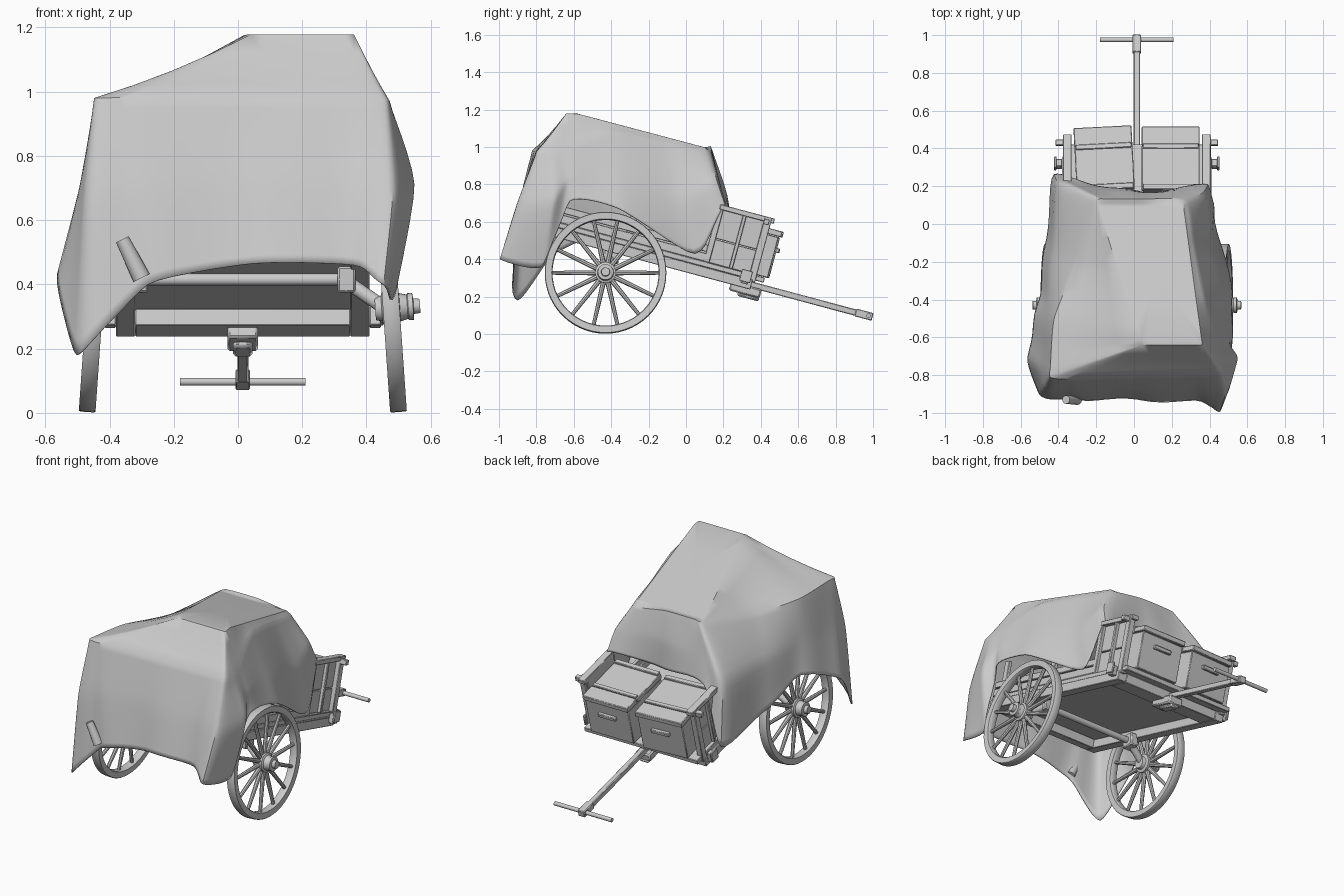
import bpy, bmesh, math
from mathutils import Vector, Matrix

if "Cube" in bpy.data.objects:
    bpy.data.objects.remove(bpy.data.objects["Cube"])

CX = 0.015                                   # centre line of the cart
SHIFT = Matrix.Translation((CX, 0, 0))
TILT = SHIFT @ Matrix.Rotation(math.radians(-15), 4, 'X')   # bed pitches down to the handle


def finish(name, bm, bevel=0):
    bmesh.ops.recalc_face_normals(bm, faces=bm.faces)
    me = bpy.data.meshes.new(name)
    bm.to_mesh(me)
    bm.free()
    ob = bpy.data.objects.new(name, me)
    bpy.context.collection.objects.link(ob)
    if bevel:
        m = ob.modifiers.new("bevel", 'BEVEL')
        m.width, m.segments = bevel, 1
    return ob


def boxes(name, specs, mat=TILT, bevel=0.003):
    """Boxes given as x0, x1, y0, y1, z0, z1 in the tilted bed frame."""
    bm = bmesh.new()
    for x0, x1, y0, y1, z0, z1 in specs:
        m = Matrix.Translation(((x0 + x1) / 2, (y0 + y1) / 2, (z0 + z1) / 2))
        m = m @ Matrix.Diagonal((x1 - x0, y1 - y0, z1 - z0, 1))
        bmesh.ops.create_cube(bm, size=1, matrix=mat @ m)
    return finish(name, bm, bevel)


def rods(name, segs, mat=SHIFT, n=12):
    """Round bars given as start, end, radius at start, radius at end."""
    bm = bmesh.new()
    for a, b, r0, r1 in segs:
        a, b = Vector(a), Vector(b)
        rot = (b - a).to_track_quat('Z', 'Y').to_matrix().to_4x4()
        bmesh.ops.create_cone(bm, cap_ends=True, segments=n, radius1=r0, radius2=r1,
                              depth=(b - a).length,
                              matrix=mat @ Matrix.Translation((a + b) / 2) @ rot)
    return finish(name, bm)


def lathe(name, profile, mat, n=40, closed=False):
    """Turn an (x, radius) profile about the x axis."""
    bm = bmesh.new()
    rows = []
    for k in range(n):
        a = 2 * math.pi * k / n
        rows.append([bm.verts.new(mat @ Vector((x, r * math.cos(a), r * math.sin(a))))
                     for x, r in profile])
    p = len(profile)
    for k in range(n):
        r0, r1 = rows[k], rows[(k + 1) % n]
        for j in range(p if closed else p - 1):
            bm.faces.new((r0[j], r0[(j + 1) % p], r1[(j + 1) % p], r1[j]))
    bmesh.ops.remove_doubles(bm, verts=bm.verts, dist=1e-5)
    return finish(name, bm)


# Wheels, leaning in at the top
for side, turn in (("right", 0), ("left", math.pi)):
    M = (SHIFT @ Matrix.Rotation(turn, 4, 'Z') @ Matrix.Translation((0.462, 0, 0.327))
         @ Matrix.Rotation(math.radians(-4), 4, 'Y'))
    M = Matrix.Translation((0, -0.43, 0)) @ M
    lathe(side + "_wheel_rim", [(-.024, .288), (-.026, .322), (-.022, .325), (.022, .325),
                                (.026, .322), (.024, .288), (.018, .284), (-.018, .284)], M, 56, True)
    spokes = []
    for k in range(14):
        d = Vector((0, math.cos(math.tau * k / 14), math.sin(math.tau * k / 14)))
        spokes.append((d * .035, d * .29, .014, .010))
    rods(side + "_wheel_spokes", spokes, M, 8)
    lathe(side + "_wheel_hub", [(-.05, 0), (-.05, .035), (-.03, .04), (-.025, .056), (.022, .056),
                                (.027, .044), (.05, .038), (.053, .042), (.068, .042),
                                (.07, .024), (.09, .022), (.09, 0)], M, 24)

# Axle under the bed with square end blocks and stub arms
rods("axle", [((-.34, -.40, .415), (.34, -.40, .415), .019, .019)]
     + [((s * .32, -.40, .41), (s * .43, -.43, .335), .022, .022) for s in (-1, 1)], n=16)
boxes("axle_blocks", [(min(s * .295, s * .35), max(s * .295, s * .35), -.44, -.36, .375, .455)
                      for s in (-1, 1)], SHIFT, .006)

# Bed frame and floor
F0, F1 = -.93, .27
boxes("bed_frame", [(-.395, -.335, F0, F1, .318, .372), (.335, .395, F0, F1, .318, .372),
                    (-.335, .335, .135, F1, .318, .372), (-.335, .335, F0, F0 + .07, .318, .372)])
boxes("bed_floor", [(-.385, .385, F0, .33, .372, .400)])

# Sides: low rail the whole length, boarded panel with posts at the open end
for s, side in ((-1, "left"), (1, "right")):
    def sb(a, b, *r):
        return (min(s * a, s * b), max(s * a, s * b)) + r
    boxes(side + "_low_side", [sb(.36, .385, F0, .0, .40, .445), sb(.362, .382, F0, .0, .452, .49),
                               sb(.34, .362, -.9, -.86, .40, .62), sb(.34, .362, -.45, -.41, .40, .56)])
    boxes(side + "_side_panel", [sb(.345, .365, .01, .27, .40, .53), sb(.345, .365, .01, .27, .534, .70)])
    boxes(side + "_side_posts", [sb(.355, .385, -.01, .022, .40, .715), sb(.355, .385, .13, .15, .40, .70),
                                 sb(.355, .392, .245, .285, .36, .718), sb(.345, .39, .0, .30, .69, .718)])
    boxes(side + "_post_bracket", [sb(.385, .43, .245, .275, .675, .705), sb(.395, .43, .21, .25, .34, .40),
                                   sb(.425, .438, .20, .26, .35, .415)])

# Two crates with lids, battens and handles
for name, x0, yaw in (("left_crate", -.32, 3), ("right_crate", .032, 0)):
    x1, back, front = x0 + .295, .01, .345
    piv = Vector(((x0 + x1) / 2, .17, 0))
    M = TILT @ Matrix.Translation(piv) @ Matrix.Rotation(math.radians(yaw), 4, 'Z') @ Matrix.Translation(-piv)
    xm = (x0 + x1) / 2
    boxes(name, [(x0, x1, back, front, .402, .628)], M, .004)
    boxes(name + "_lid", [(x0 - .006, x1 + .006, back, .255, .630, .662),
                          (x0 - .006, x1 + .006, .258, front + .012, .630, .662)], M, .004)
    boxes(name + "_battens", [(x0, x1, .235, .262, .66, .672), (x0, x1, back, back + .03, .66, .675)], M)
    boxes(name + "_handle", [(xm - .06, xm + .06, front, front + .022, .545, .57)], M, .004)

# Pull shaft with its socket and cross handle
boxes("shaft_socket", [(-.048, .048, .16, .33, .285, .335), (-.03, .03, .21, .33, .268, .29)], bevel=.008)
boxes("pull_shaft", [(-.017, .017, .20, .90, .328, .362)], bevel=.004)
boxes("shaft_end", [(-.023, .023, .845, .940, .325, .367)], bevel=.004)
rods("pull_handle", [((-.195, .917, .346), (.195, .917, .346), .0125, .0125)], TILT, 10)

# Draped cloth: shoulder, middle and hem rings run left front > back > right > front
shoulder = [(-.20, .11, .99), (-.31, -.22, .94), (-.42, -.5, .96), (-.44, -.75, .978),
            (-.44, -.81, .978), (-.33, -.82, .98), (.04, -.81, .975), (.36, -.80, .975),
            (.46, -.79, .975), (.47, -.73, .965), (.45, -.63, .98), (.37, -.40, 1.08),
            (.31, -.10, 1.02), (.27, .12, .97), (.05, .13, 1.0), (-.15, .13, 1.0)]
middle = [(-.39, .21, .72), (-.43, -.15, .72), (-.465, -.45, .74), (-.49, -.74, .70),
          (-.475, -.87, .66), (-.32, -.885, .70), (.04, -.88, .72), (.35, -.88, .72),
          (.48, -.90, .69), (.545, -.72, .70), (.50, -.62, .84), (.46, -.38, .84),
          (.41, -.03, .72), (.36, .16, .82), (.05, .165, .83), (-.24, .18, .82)]
hem = [(-.42, .26, .34), (-.47, -.11, .44), (-.50, -.40, .55), (-.56, -.70, .43),
       (-.50, -.90, .18), (-.28, -.93, .40), (.05, -.93, .465), (.36, -.94, .46),
       (.45, -.99, .40), (.485, -.77, .36), (.515, -.62, .71), (.515, -.36, .67),
       (.425, .05, .43), (.385, .20, .69), (.06, .17, .665), (-.28, .22, .67)]


def top_point(p, inset):
    """Nearest point on the load's raised top, which slopes down to the open end."""
    y = min(max(p[1], -.64 + inset * 2), .10 - inset)
    t = (y + .64) / .74
    lo, hi = .04 - .23 * t + inset, .36 - .10 * t - inset
    z = 1.175 - .18 * max(0, (y + .58) / .68)
    return (min(max(p[0], lo), hi), y, z)


def spline(p0, p1, p2, p3, t, k=.3):
    m1, m2 = (p2 - p0) * k, (p3 - p1) * k
    return (p1 * (2*t**3 - 3*t**2 + 1) + m1 * (t**3 - 2*t*t + t)
            + p2 * (3*t*t - 2*t**3) + m2 * (t**3 - t*t))


def dense(ring, sub=7):
    ring = [Vector(p) for p in ring]
    n = len(ring)
    return [spline(ring[i - 1], ring[i], ring[(i + 1) % n], ring[(i + 2) % n], j / sub)
            for i in range(n) for j in range(sub)]


S, Mi, H = dense(shoulder), dense(middle), dense(hem)
rows = [[Vector(top_point(p, i)) for p in S] for i in (.12, .012, 0)]
for j in range(1, 5):                         # slope from raised top to shoulder, slightly slack
    t = j / 4
    rows.append([a.lerp(b, t) - Vector((0, 0, .10 * t * (1 - t) * (a - b).length))
                 for a, b in zip(rows[2], S)])
for j in range(1, 13):                        # hanging sides with folds that grow to the hem
    t, row = j / 12, []
    for i, (a, m, b) in enumerate(zip(S, Mi, H)):
        up = a + (a - m) * .3
        p = spline(up, a, m, b, t * 2) if t < .5 else spline(a, m, b, b, t * 2 - 1)
        out = Vector((p.x, p.y + .35, 0)).normalized()
        wave = math.sin(i * .9 + .6 * math.sin(i * .37)) + .5 * math.sin(i * .41 + 2 * t)
        row.append(p + out * .007 * t * wave)
    rows.append(row)
bm = bmesh.new()
vs = [[bm.verts.new(p) for p in r] for r in rows]
n = len(S)
for r0, r1 in zip(vs, vs[1:]):
    for i in range(n):
        bm.faces.new((r0[i], r0[(i + 1) % n], r1[(i + 1) % n], r1[i]))
bm.faces.new(vs[0])
bmesh.ops.remove_doubles(bm, verts=bm.verts, dist=5e-4)
cloth = finish("draped_cloth", bm)
mod = cloth.modifiers.new("thickness", 'SOLIDIFY')
mod.thickness, mod.offset = .006, 0

# Curled fold of cloth by the long corner
rods("cloth_fold", [((-.36, -.93, .54), (-.30, -.93, .42), .022, .028)], Matrix.Identity(4), 12)

for ob in bpy.context.scene.objects:
    ob.select_set(True)
    bpy.context.view_layer.objects.active = ob
bpy.ops.object.shade_smooth_by_angle(angle=math.radians(38))
